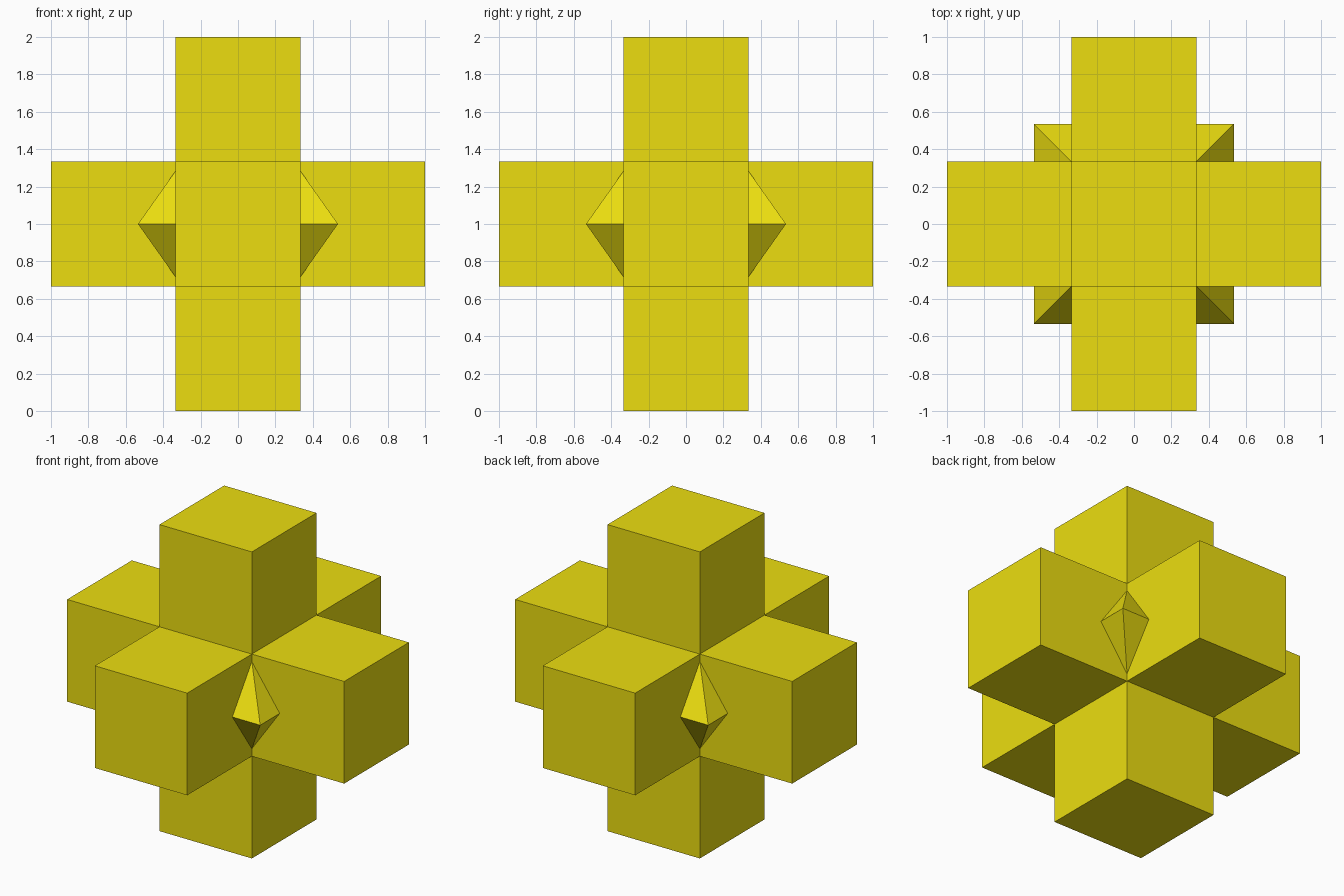
import bpy, bmesh
from mathutils import Matrix

if "Cube" in bpy.data.objects:
    bpy.data.objects.remove(bpy.data.objects["Cube"])

CENTRE_Z = 1.0
ARM = 2 / 3          # edge of each cube in the cross
SPIKE_R = 0.756      # octahedron radius (corner to centre)

yellow = bpy.data.materials.new("yellow")
yellow.diffuse_color = (0.84, 0.73, 0.005, 1)
yellow.use_nodes = True
yellow.node_tree.nodes["Principled BSDF"].inputs["Base Color"].default_value = yellow.diffuse_color


def finish(bm, name):
    bmesh.ops.recalc_face_normals(bm, faces=bm.faces)
    mesh = bpy.data.meshes.new(name)
    bm.to_mesh(mesh)
    bm.free()
    mesh.materials.append(yellow)
    obj = bpy.data.objects.new(name, mesh)
    obj.location.z = CENTRE_Z
    bpy.context.collection.objects.link(obj)
    return obj


# Six-armed cross: a cube with every face pulled out by one cube length
bm = bmesh.new()
bmesh.ops.create_cube(bm, size=ARM)
bm.normal_update()
for face in list(bm.faces):
    normal = face.normal.copy()
    arm = bmesh.ops.extrude_discrete_faces(bm, faces=[face])["faces"][0]
    bmesh.ops.translate(bm, verts=arm.verts, vec=normal * ARM)
bmesh.ops.remove_doubles(bm, verts=bm.verts, dist=1e-4)
finish(bm, "six_armed_cross")

# Regular octahedron whose four side corners poke out between the arms
bm = bmesh.new()
half = SPIKE_R / 2 ** 0.5
top, bottom = bm.verts.new((0, 0, SPIKE_R)), bm.verts.new((0, 0, -SPIKE_R))
ring = [bm.verts.new((sx * half, sy * half, 0))
        for sx, sy in ((1, 1), (-1, 1), (-1, -1), (1, -1))]
for i in range(4):
    a, b = ring[i], ring[(i + 1) % 4]
    bm.faces.new((a, b, top))
    bm.faces.new((b, a, bottom))
finish(bm, "core_octahedron")
